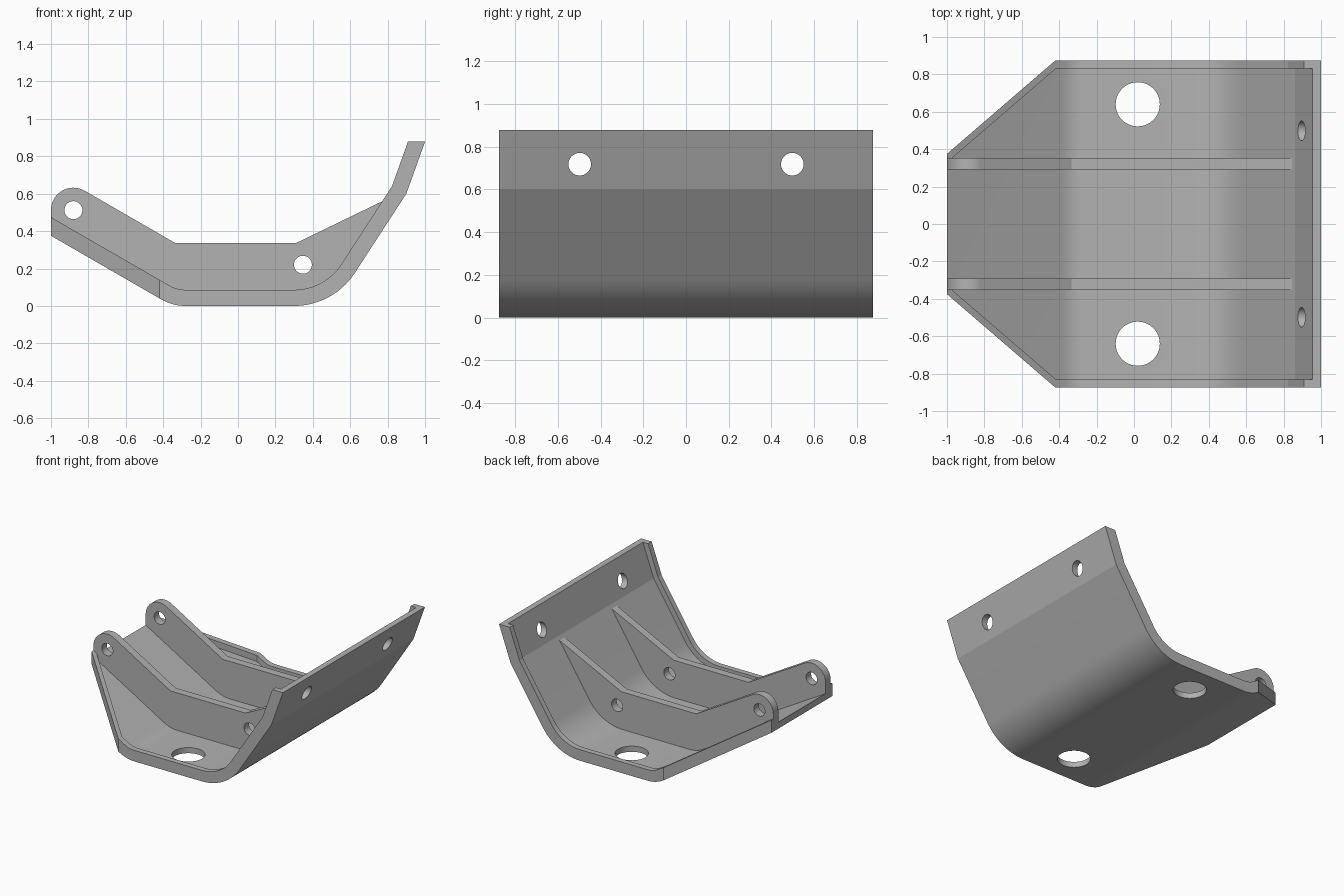
import bpy, bmesh, math
from mathutils import Vector

cube = bpy.data.objects.get("Cube")
if cube:
    bpy.data.objects.remove(cube)

RIM, PLATE = 0.086, 0.044          # thickness at the rim and in the pocket
HALF = 0.875                       # half width along y
BENDS = [Vector(p) for p in ((-1, 0.375), (-0.35, 0), (0.51, 0), (0.9, 0.6), (1, 0.878))]
RADII = {1: 0.26, 2: 0.387}        # outer bend radii
STEPS = {1: 6, 2: 14}

grey = bpy.data.materials.new("plain grey")
grey.use_nodes = True
COLOUR = (0.45, 0.45, 0.45, 1)
grey.diffuse_color = COLOUR
grey.node_tree.nodes["Principled BSDF"].inputs["Base Color"].default_value = COLOUR


def crossing(p, d, q, e):
    """Point where two lines meet."""
    w = q - p
    return p + d * ((w.x * e.y - w.y * e.x) / (d.x * e.y - d.y * e.x))


def bent_corners(t):
    """Corners of the bent sheet line, shifted inward by t."""
    lines = []
    for a, b in zip(BENDS, BENDS[1:]):
        d = (b - a).normalized()
        lines.append((a + Vector((-d.y, d.x)) * t, d))
    lines.insert(0, (BENDS[0], Vector((0, 1))))
    lines.append((BENDS[-1], Vector((1, 0))))
    return [crossing(*a, *b) for a, b in zip(lines, lines[1:])]


def bent_line(t):
    """Shifted sheet line with its two round bends."""
    pts = bent_corners(t)
    out = []
    for i, p in enumerate(pts):
        if i not in RADII:
            out.append(p)
            continue
        r = RADII[i] - t
        a, b = (p - pts[i - 1]).normalized(), (pts[i + 1] - p).normalized()
        turn = a.angle(b)
        start = p - a * r * math.tan(turn / 2)
        centre = start + Vector((-a.y, a.x)) * r
        for k in range(STEPS[i] + 1):
            s = turn * k / STEPS[i]
            c, n = math.cos(s), math.sin(s)
            v = start - centre
            out.append(centre + Vector((v.x * c - v.y * n, v.x * n + v.y * c)))
    return out


def prism(name, outline, low, high, place):
    """Extrude an outline; place maps (u, v, depth) to x, y, z."""
    bm = bmesh.new()
    lower = [bm.verts.new(place(p[0], p[1], low)) for p in outline]
    upper = [bm.verts.new(place(p[0], p[1], high)) for p in outline]
    bm.faces.new(lower)
    bm.faces.new(upper)
    for i in range(len(outline)):
        j = (i + 1) % len(outline)
        bm.faces.new((lower[i], lower[j], upper[j], upper[i]))
    bmesh.ops.recalc_face_normals(bm, faces=bm.faces)
    mesh = bpy.data.meshes.new(name)
    bm.to_mesh(mesh)
    bm.free()
    mesh.materials.append(grey)
    obj = bpy.data.objects.new(name, mesh)
    bpy.context.collection.objects.link(obj)
    return obj


def along_x(u, v, w): return (w, u, v)
def along_y(u, v, w): return (u, w, v)
def along_z(u, v, w): return (u, v, w)


def circle(u, v, r, n=48):
    return [(u + r * math.cos(math.tau * k / n), v + r * math.sin(math.tau * k / n)) for k in range(n)]


def combine(obj, cutter, operation="DIFFERENCE"):
    """Apply a boolean and drop the cutter."""
    cutter.hide_render = True
    mod = obj.modifiers.new("cut", "BOOLEAN")
    mod.operation, mod.solver, mod.object = operation, "EXACT", cutter
    bpy.context.view_layer.objects.active = obj
    bpy.ops.object.modifier_apply(modifier=mod.name)
    bpy.data.objects.remove(cutter)


def finish(obj):
    bpy.ops.object.select_all(action="DESELECT")
    obj.select_set(True)
    bpy.context.view_layer.objects.active = obj
    bpy.ops.object.shade_smooth_by_angle(angle=math.radians(10))


def tapered_plan(half, shift, left, right):
    """Plan outline that narrows toward the left end."""
    slope = 0.5 / 0.58
    end = 0.375 - shift + slope * (left + 1)
    knee = -0.42 + (half - HALF + shift) / slope
    top = [(left, end), (knee, half), (right, half)]
    return top + [(x, -y) for x, y in reversed(top)]


# Bent plate with tapered end
plate = prism("bent_plate", bent_line(0) + bent_line(RIM)[::-1], -1, 1, along_y)
combine(plate, prism("plan_cutter", tapered_plan(HALF, 0, -1.2, 1.2), -1, 2, along_z), "INTERSECT")

# Shallow pocket that leaves the raised rim
inner = bent_line(PLATE)
first = inner[0] + (inner[0] - inner[1]).normalized() * 0.2
last = inner[-1] + (inner[-1] - inner[-2]).normalized() * 0.2
pocket = prism("pocket_cutter", [first] + inner[1:-1] + [last, (first[0], last[1])], -1, 1, along_y)
combine(pocket, prism("pocket_plan", tapered_plan(0.831, 0.046, -1.1, 1.2), -1, 2, along_z), "INTERSECT")
combine(plate, pocket)

# Floor holes and upright wall holes
for side in (-1, 1):
    combine(plate, prism("floor_hole", circle(0.02, side * 0.64, 0.118), -0.2, 0.3, along_z))
    combine(plate, prism("wall_hole", circle(side * 0.498, 0.718, 0.053), 0.7, 1.2, along_x))
finish(plate)

# Two ribs with a rounded lug at the left end
corners = bent_corners(PLATE)
tip = crossing(corners[2], corners[3] - corners[2], Vector((0.31, 0.336)), Vector((0.475, 0.23)))
lug = Vector((-0.88, 0.512))
arc = [lug + 0.12 * Vector((math.cos(a), math.sin(a)))
       for a in (math.radians(60 + 6 * k) for k in range(21))]
rib_outline = inner[:-2] + [tip, (0.31, 0.336), (-0.335, 0.336)] + arc
for side, name in ((-1, "right_rib"), (1, "left_rib")):
    y = side * 0.322
    rib = prism(name, rib_outline, y - 0.031, y + 0.031, along_y)
    for u, v in (lug, (0.347, 0.22)):
        combine(rib, prism("pin_hole", circle(u, v, 0.048), y - 0.1, y + 0.1, along_y))
    finish(rib)
